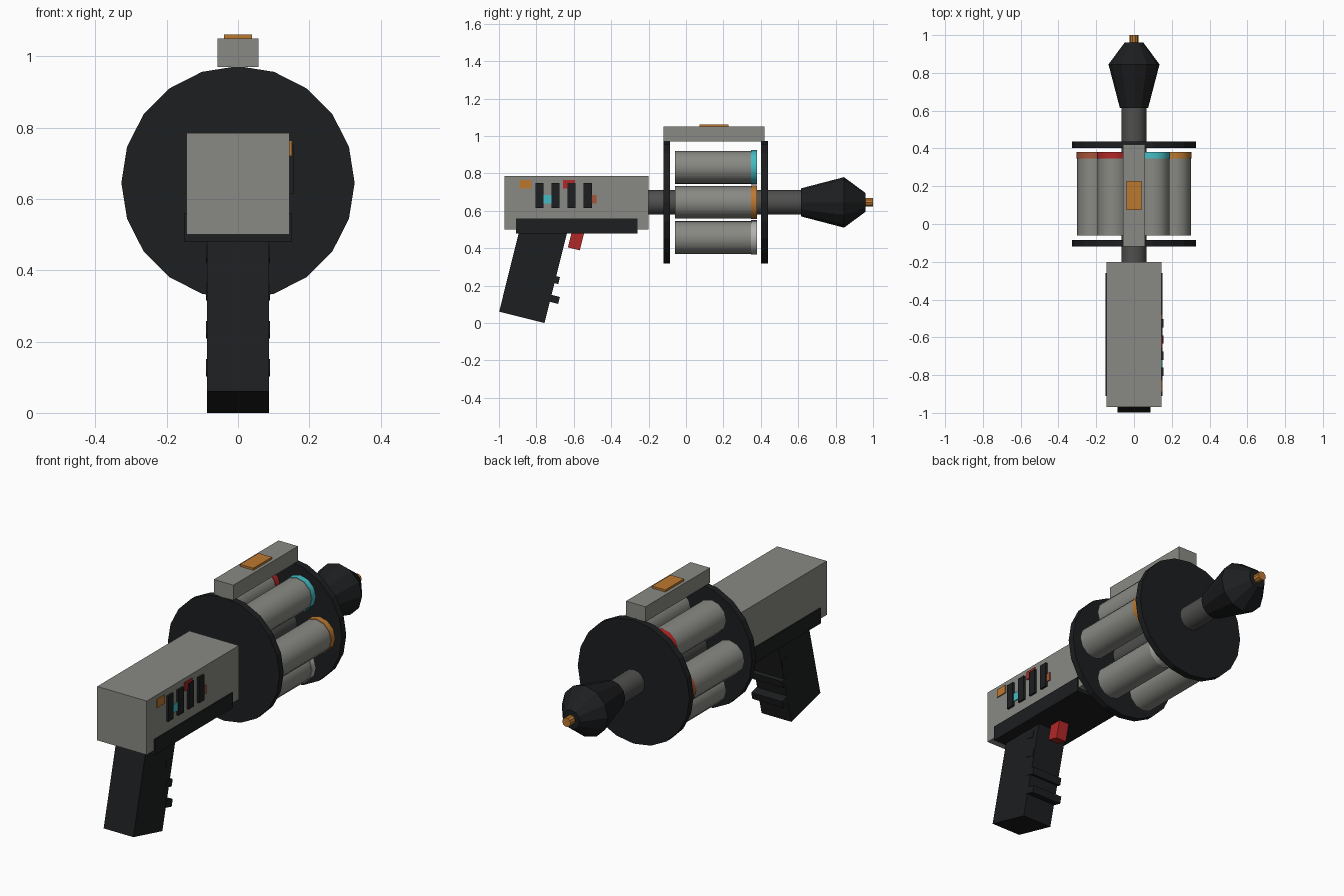
import bpy
from math import radians, cos, sin, pi

if "Cube" in bpy.data.objects:
    bpy.data.objects.remove(bpy.data.objects["Cube"])

AXIS_Z = 0.645
TILT = radians(-14)


def mat(name, r, g, b):
    m = bpy.data.materials.new(name)
    m.diffuse_color = (r, g, b, 1)
    m.use_nodes = True
    m.node_tree.nodes["Principled BSDF"].inputs["Base Color"].default_value = m.diffuse_color
    return m


STEEL = mat("steel", 0.25, 0.25, 0.23)
DARK = mat("dark_steel", 0.08, 0.08, 0.078)
BLACK = mat("black", 0.012, 0.013, 0.014)
ORANGE = mat("orange", 0.5, 0.19, 0.03)
RUST = mat("rust", 0.38, 0.09, 0.04)
RED = mat("red", 0.45, 0.02, 0.02)
TEAL = mat("teal", 0.06, 0.5, 0.55)
PURPLE = mat("purple", 0.15, 0.05, 0.35)
PALE = mat("pale", 0.45, 0.45, 0.43)


def box(name, center, size, material, tilt=0.0):
    bpy.ops.mesh.primitive_cube_add(size=1, location=center)
    ob = bpy.context.object
    ob.name = name
    ob.scale = size
    ob.rotation_euler.x = tilt
    ob.data.materials.append(material)
    return ob


def span(name, x, y, z, material):
    """Axis-aligned box from (min, max) pairs."""
    return box(name, [(a + b) / 2 for a, b in (x, y, z)],
               [b - a for a, b in (x, y, z)], material)


def lathe(name, profile, sides, material, x=0.0, z=AXIS_Z, smooth=True):
    """Closed solid turned around the y direction from (y, radius) points."""
    verts, faces = [], []
    for y, r in profile:
        for i in range(sides):
            a = 2 * pi * i / sides
            verts.append((x + r * cos(a), y, z + r * sin(a)))
    for k in range(len(profile) - 1):
        for i in range(sides):
            j = (i + 1) % sides
            faces.append((k * sides + i, (k + 1) * sides + i,
                          (k + 1) * sides + j, k * sides + j))
    last = (len(profile) - 1) * sides
    faces.append(tuple(range(sides)))
    faces.append(tuple(last + i for i in reversed(range(sides))))
    me = bpy.data.meshes.new(name)
    me.from_pydata(verts, [], faces)
    me.materials.append(material)
    ob = bpy.data.objects.new(name, me)
    bpy.context.collection.objects.link(ob)
    if smooth:
        bpy.ops.object.select_all(action='DESELECT')
        ob.select_set(True)
        bpy.context.view_layer.objects.active = ob
        bpy.ops.object.shade_smooth_by_angle(angle=radians(35))
    return ob


# Receiver and its lower frame
span("receiver", (-0.145, 0.145), (-0.97, -0.20), (0.50, 0.785), STEEL)
span("lower_frame", (-0.152, 0.152), (-0.91, -0.26), (0.48, 0.56), BLACK)

# Raked grip with finger ribs, and trigger
box("grip", (0, -0.81, 0.302), (0.174, 0.25, 0.56), BLACK, TILT)
for i in range(4):
    box(f"grip_rib_{i}", (0, -0.703, 0.127 + 0.106 * i), (0.18, 0.05, 0.038), BLACK, TILT)
box("trigger", (0, -0.585, 0.455), (0.06, 0.066, 0.12), RED, TILT)

# Vents and coloured indicators on the right side
for i in range(4):
    y = -0.783 + 0.0857 * i
    span(f"vent_{i}", (0.13, 0.156), (y - 0.022, y + 0.022), (0.615, 0.75), BLACK)
for i, m in enumerate((ORANGE, TEAL, RED, RUST)):
    y = -0.858 + 0.116 * i
    z = 0.742 if i % 2 == 0 else 0.662
    span(f"indicator_{i}", (0.13, 0.151), (y - 0.032, y + 0.032), (z - 0.022, z + 0.022), m)

# Central shaft, drum plates
lathe("shaft", [(-0.22, 0.065), (0.64, 0.065)], 16, DARK)
lathe("rear_plate", [(-0.12, 0.327), (-0.085, 0.327)], 20, BLACK, smooth=False)
lathe("front_plate", [(0.402, 0.327), (0.438, 0.327)], 20, BLACK, smooth=False)

# Ring of canisters with coloured caps
caps = ((0, ORANGE), (62, TEAL), (120, RED), (180, RUST), (240, PURPLE), (298, PALE))
for i, (deg, m) in enumerate(caps):
    a = radians(deg)
    x, z = 0.214 * cos(a), AXIS_Z + 0.214 * sin(a)
    lathe(f"canister_{i}", [(-0.06, 0.087), (0.35, 0.087)], 12, STEEL, x, z)
    lathe(f"canister_cap_{i}", [(0.347, 0.09), (0.38, 0.09)], 12, m, x, z)

# Top rail with light
span("top_rail", (-0.057, 0.057), (-0.12, 0.42), (0.97, 1.05), STEEL)
span("rail_light", (-0.039, 0.039), (0.073, 0.228), (1.04, 1.061), ORANGE)

# Nose cone and emitter tip
lathe("nose_cone", [(0.615, 0.075), (0.845, 0.135), (0.96, 0.05)], 12, BLACK, smooth=False)
lathe("emitter_tip", [(0.94, 0.024), (1.0, 0.024)], 10, ORANGE)
